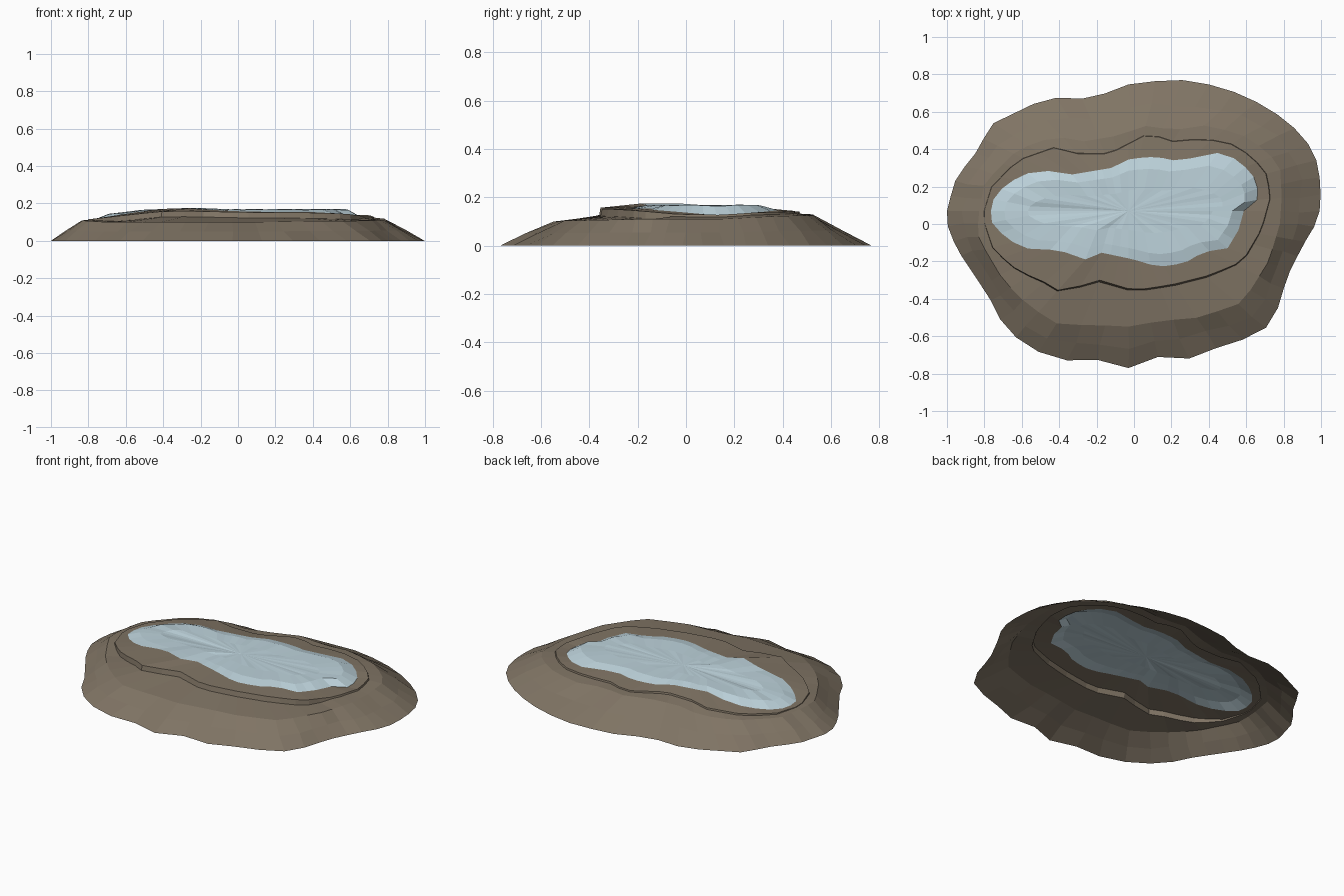
import bpy, bmesh, math, random
from mathutils import Vector

if "Cube" in bpy.data.objects:
    bpy.data.objects.remove(bpy.data.objects["Cube"])

random.seed(4)
N = 48
CX, CY = -0.03, 0.07     # point every outline wraps around

# --- outlines, counter-clockwise from above ---
foot = [(1.0, .2), (.98, .33), (.92, .45), (.82, .55), (.7, .63), (.56, .7), (.44, .73),
        (.33, .775), (.14, .76), (.05, .77), (-.05, .74), (-.25, .66), (-.33, .69),
        (-.5, .66), (-.77, .53), (-.83, .4), (-.95, .25), (-1.0, .08), (-1.0, 0),
        (-.95, -.13), (-.77, -.4), (-.71, -.52), (-.64, -.6), (-.5, -.69), (-.38, -.73),
        (-.22, -.72), (-.03, -.77), (.05, -.75), (.13, -.71), (.31, -.72), (.47, -.65),
        (.68, -.59), (.76, -.48), (.82, -.28), (.9, -.12), (.99, .03)]
shoulder = [(.79, .15, .11), (.78, .32, .12), (.62, .46, .125), (.4, .53, .125), (.2, .5, .13),
            (.08, .53, .13), (-.1, .47, .128), (-.28, .44, .12), (-.42, .47, .115),
            (-.62, .4, .11), (-.8, .22, .105), (-.835, .03, .11), (-.83, -.08, .108),
            (-.7, -.3, .1), (-.56, -.44, .1), (-.4, -.54, .1), (-.2, -.54, .1),
            (0, -.55, .1), (.12, -.52, .1), (.35, -.5, .105), (.58, -.42, .105),
            (.72, -.2, .11), (.78, 0, .11)]
ledge = [(.73, .15, .128), (.7, .29, .138), (.55, .42, .14), (.38, .455, .145), (.2, .44, .143),
         (.08, .485, .14), (-.13, .375, .145), (-.3, .375, .143), (-.42, .41, .14),
         (-.62, .34, .125), (-.76, .2, .115), (-.81, .04, .115), (-.75, -.14, .12),
         (-.62, -.25, .135), (-.48, -.31, .15), (-.38, -.37, .16), (-.2, -.295, .158),
         (0, -.355, .153), (.2, -.325, .152), (.4, -.275, .15), (.58, -.2, .145), (.68, -.03, .13)]
shore = [(.66, .2, .125), (.65, .24, .128), (.59, .31, .14), (.51, .37, .145), (.38, .39, .15),
         (.26, .33, .155), (.12, .36, .15), (-.02, .35, .153), (-.12, .3, .158),
         (-.33, .265, .158), (-.4, .29, .155), (-.58, .27, .135), (-.69, .21, .12),
         (-.76, .12, .115), (-.77, .02, .115), (-.7, -.06, .125), (-.6, -.13, .145),
         (-.4, -.14, .172), (-.23, -.2, .175), (-.19, -.15, .168), (0, -.19, .158),
         (.13, -.23, .155), (.27, -.21, .155), (.37, -.15, .155), (.5, -.13, .148),
         (.56, -.03, .14), (.59, .08, .13), (.66, .13, .122)]


def sample(outline):
    """Resample an outline along N rays, denser towards the long ends."""
    pts = [Vector((p[0], p[1], p[2] if len(p) > 2 else 0)) for p in outline]
    c = Vector((CX, CY, 0))
    ring = []
    for i in range(N):
        t = 2 * math.pi * i / N
        d = Vector((math.cos(t), 0.65 * math.sin(t), 0))
        for a, b in zip(pts, pts[1:] + pts[:1]):
            e, q = b - a, a - c
            den = d.x * e.y - d.y * e.x
            if abs(den) < 1e-9:
                continue
            r = (q.x * e.y - q.y * e.x) / den
            s = (q.x * d.y - q.y * d.x) / den
            if r > 0 and -1e-6 <= s <= 1 + 1e-6:
                ring.append(a + e * s)
                break
    return ring


def blend(a, b, f, jitter=0.0, lift=0.0):
    return [p.lerp(q, f) + Vector((random.uniform(-1, 1) * jitter, random.uniform(-1, 1) * jitter,
                                   random.uniform(-.3, .3) * jitter + lift)) for p, q in zip(a, b)]


def shell(name, rings, mat, tip=None):
    """Skin successive rings, outermost first; optional centre point closes the top."""
    bm = bmesh.new()
    rows = [[bm.verts.new(p) for p in r] for r in rings]
    for a, b in zip(rows, rows[1:]):
        for i in range(N):
            j = (i + 1) % N
            bm.faces.new((a[i], a[j], b[j], b[i]))
    if tip:
        v = bm.verts.new(tip)
        for i in range(N):
            bm.faces.new((rows[-1][i], rows[-1][(i + 1) % N], v))
    me = bpy.data.meshes.new(name)
    bm.to_mesh(me)
    bm.free()
    me.materials.append(mat)
    ob = bpy.data.objects.new(name, me)
    bpy.context.collection.objects.link(ob)


def material(name, col):
    m = bpy.data.materials.new(name)
    m.diffuse_color = (*col, 1)
    m.use_nodes = True
    m.node_tree.nodes["Principled BSDF"].inputs["Base Color"].default_value = m.diffuse_color
    return m


rock = material("brown rock", (.215, .175, .128))
ice = material("pale ice", (.51, .65, .71))

# --- rock mound: open underneath, sloping skirt, terrace, steep ledge, shore ---
r_foot, r_shoulder, r_ledge, r_shore = map(sample, (foot, shoulder, ledge, shore))
r_under = []                              # bottom of the steep ledge, steepest at the front
for p, q in zip(r_ledge, r_shoulder):
    drop = .03 if p.y < -.1 else .01
    w = p.lerp(q, .04)
    r_under.append(Vector((w.x, w.y, max(p.z - drop, q.z + .003))))
r_mid = blend(r_foot, r_shoulder, .5, .012)
for p, q in zip(r_mid, r_shoulder):
    p.z = max(.03, q.z * .5)
shell("rock_mound", [r_foot, r_mid, r_shoulder, r_under, r_ledge, r_shore], rock)

# --- ice cap: bevelled edge rising to a nearly flat top ---
def inset(f, z, jitter):
    out = []
    for p in r_shore:
        x = CX + (p.x - CX) * (1 - f * .45)
        y = CY + (p.y - CY) * (1 - f)
        ends = max(0, -x - .48) * .12
        out.append(Vector((x, y, max(p.z + .001, z - ends + random.uniform(-1, 1) * jitter))))
    return out


shell("ice_cap", [r_shore, inset(.22, .167, .003), inset(.6, .168, .002)], ice, (CX, CY, .168))
